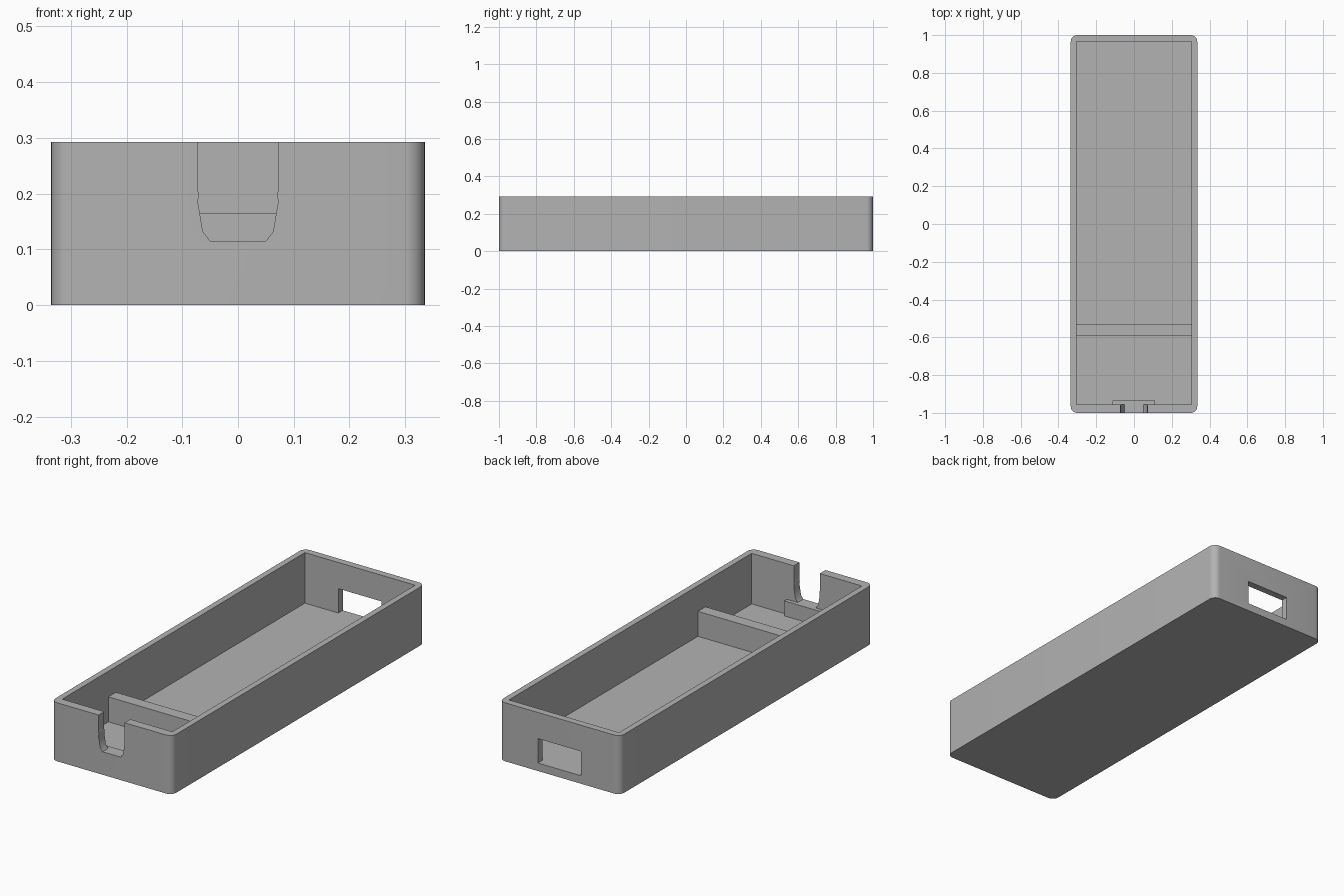
import bpy, bmesh, math

cube = bpy.data.objects.get("Cube")
if cube:
    bpy.data.objects.remove(cube, do_unlink=True)

grey = bpy.data.materials.new("plain grey")
grey.use_nodes = True
COLOUR = (0.45, 0.45, 0.45, 1)
grey.diffuse_color = COLOUR
grey.node_tree.nodes["Principled BSDF"].inputs["Base Color"].default_value = COLOUR


def prism(name, points, depth):
    """Extrude a closed outline of 3D points along a depth vector."""
    bm = bmesh.new()
    face = bm.faces.new([bm.verts.new(p) for p in points])
    top = bmesh.ops.extrude_face_region(bm, geom=[face])["geom"]
    bmesh.ops.translate(bm, vec=depth, verts=[v for v in top if isinstance(v, bmesh.types.BMVert)])
    bmesh.ops.recalc_face_normals(bm, faces=bm.faces)
    mesh = bpy.data.meshes.new(name)
    bm.to_mesh(mesh)
    bm.free()
    mesh.materials.append(grey)
    obj = bpy.data.objects.new(name, mesh)
    bpy.context.collection.objects.link(obj)
    return obj


def box(name, x, y, z):
    outline = [(x[0], y[0], z[0]), (x[1], y[0], z[0]), (x[1], y[1], z[0]), (x[0], y[1], z[0])]
    return prism(name, outline, (0, 0, z[1] - z[0]))


def cut(target, cutter):
    cutter.hide_render = True
    mod = target.modifiers.new("cut", "BOOLEAN")
    mod.operation, mod.solver, mod.object = "DIFFERENCE", "EXACT", cutter
    bpy.context.view_layer.objects.active = target
    bpy.ops.object.modifier_apply(modifier=mod.name)
    bpy.data.objects.remove(cutter, do_unlink=True)


WIDTH, HEIGHT, FLOOR, RADIUS = 0.335, 0.293, 0.04, 0.035
INNER = (-0.305, 0.305)

# Tray body: rounded rectangle outline, extruded upwards
outline = []
for i, (sx, sy) in enumerate([(1, 1), (-1, 1), (-1, -1), (1, -1)]):
    for step in range(9):
        a = math.radians(90 * i + 90 * step / 8)
        outline.append((sx * (WIDTH - RADIUS) + RADIUS * math.cos(a),
                        sy * (1 - RADIUS) + RADIUS * math.sin(a), 0))
tray = prism("tray_body", outline, (0, 0, HEIGHT))

# Hollow interior with square corners
cut(tray, box("cavity_cutter", INNER, (-0.955, 0.965), (FLOOR, 0.4)))

# Cable notch in the front wall, open at the top
half = [(0.072, 0.4), (0.072, 0.205), (0.07, 0.2), (0.072, 0.185), (0.063, 0.132), (0.05, 0.115)]
notch = [(x, -1.05, z) for x, z in half] + [(-x, -1.05, z) for x, z in reversed(half)]
cut(tray, prism("notch_cutter", notch, (0, 0.113, 0)))

# Rectangular window in the back wall, level with the floor
cut(tray, box("window_cutter", (-0.12, 0.12), (0.9, 1.1), (FLOOR, 0.162)))

# Cross wall and the small stop behind the notch
box("divider", INNER, (-0.59, -0.53), (FLOOR, 0.165))
box("notch_stop", (-0.115, 0.11), (-0.955, -0.935), (FLOOR, 0.115))

# Smooth only the rounded corners
bpy.ops.object.select_all(action="DESELECT")
tray.select_set(True)
bpy.context.view_layer.objects.active = tray
bpy.ops.object.shade_smooth_by_angle(angle=math.radians(30))
